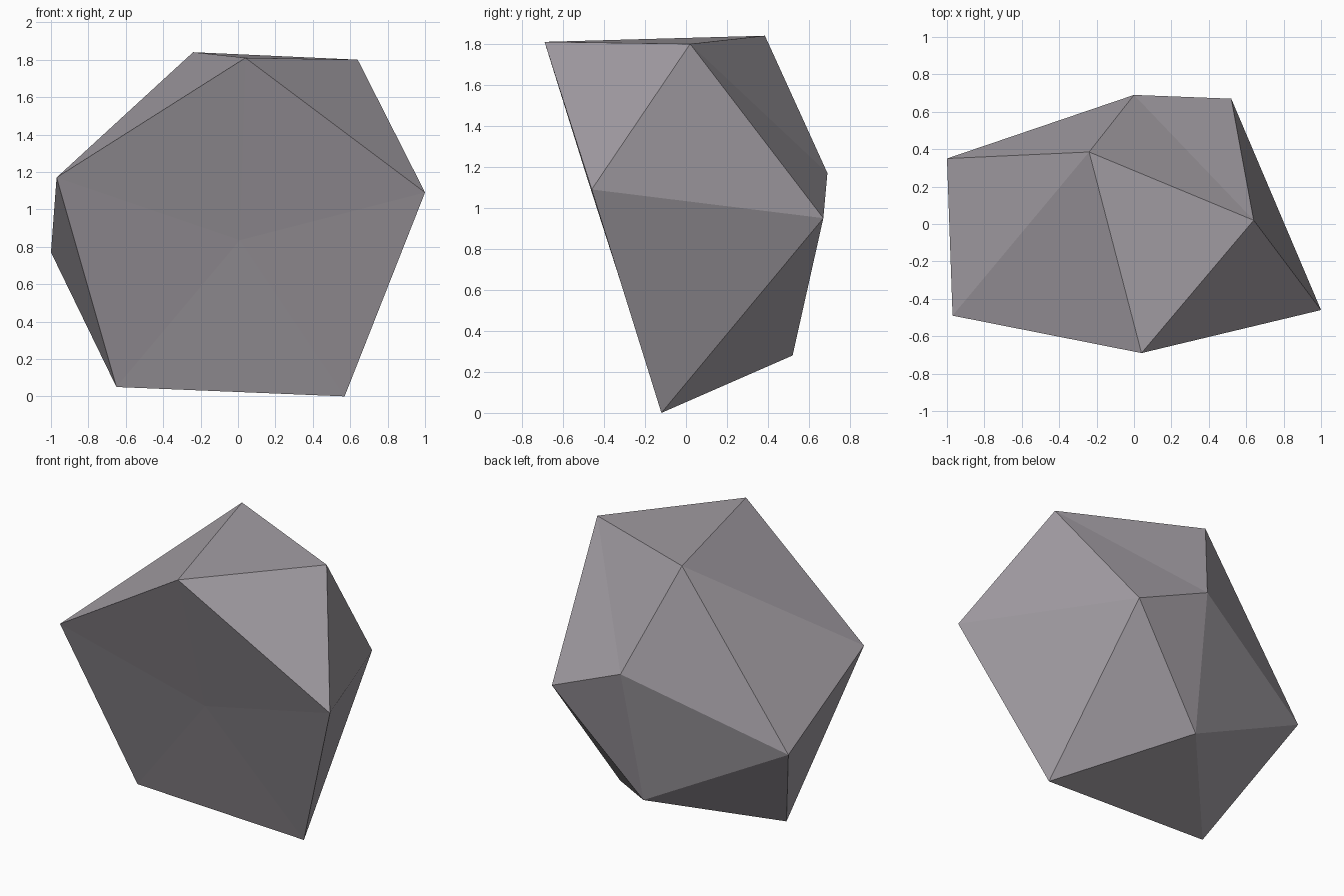
import bpy, bmesh

cube = bpy.data.objects.get("Cube")
if cube:
    bpy.data.objects.remove(cube, do_unlink=True)

# Stone colour
stone = bpy.data.materials.new("grey_stone")
stone.use_nodes = True
colour = (0.36, 0.335, 0.365, 1)
stone.diffuse_color = colour
stone.node_tree.nodes["Principled BSDF"].inputs["Base Color"].default_value = colour

# Irregular twenty-sided rock: a five-sided ring and a hub at front and back
front_hub = (0.01, -0.36, 0.835)
back_hub = (0, 0.69, 1.17)
front_ring = [(0.04, -0.69, 1.81), (1, -0.46, 1.09), (0.57, -0.12, 0),
              (-0.65, -0.13, 0.05), (-0.97, -0.49, 1.17)]
back_ring = [(0.64, 0.02, 1.8), (0.52, 0.67, 0.95), (-0.05, 0.52, 0.28),
             (-1, 0.35, 0.77), (-0.24, 0.385, 1.84)]

bm = bmesh.new()
front = [bm.verts.new(p) for p in front_ring]
back = [bm.verts.new(p) for p in back_ring]
nose, tail = bm.verts.new(front_hub), bm.verts.new(back_hub)

# Fan each cap and zigzag triangles between the two rings
for i in range(5):
    j = (i + 1) % 5
    bm.faces.new((nose, front[j], front[i]))
    bm.faces.new((tail, back[i], back[j]))
    bm.faces.new((front[i], front[j], back[i]))
    bm.faces.new((front[j], back[j], back[i]))
bmesh.ops.recalc_face_normals(bm, faces=bm.faces)

mesh = bpy.data.meshes.new("rock")
bm.to_mesh(mesh)
bm.free()
mesh.materials.append(stone)
rock = bpy.data.objects.new("rock", mesh)
bpy.context.collection.objects.link(rock)
